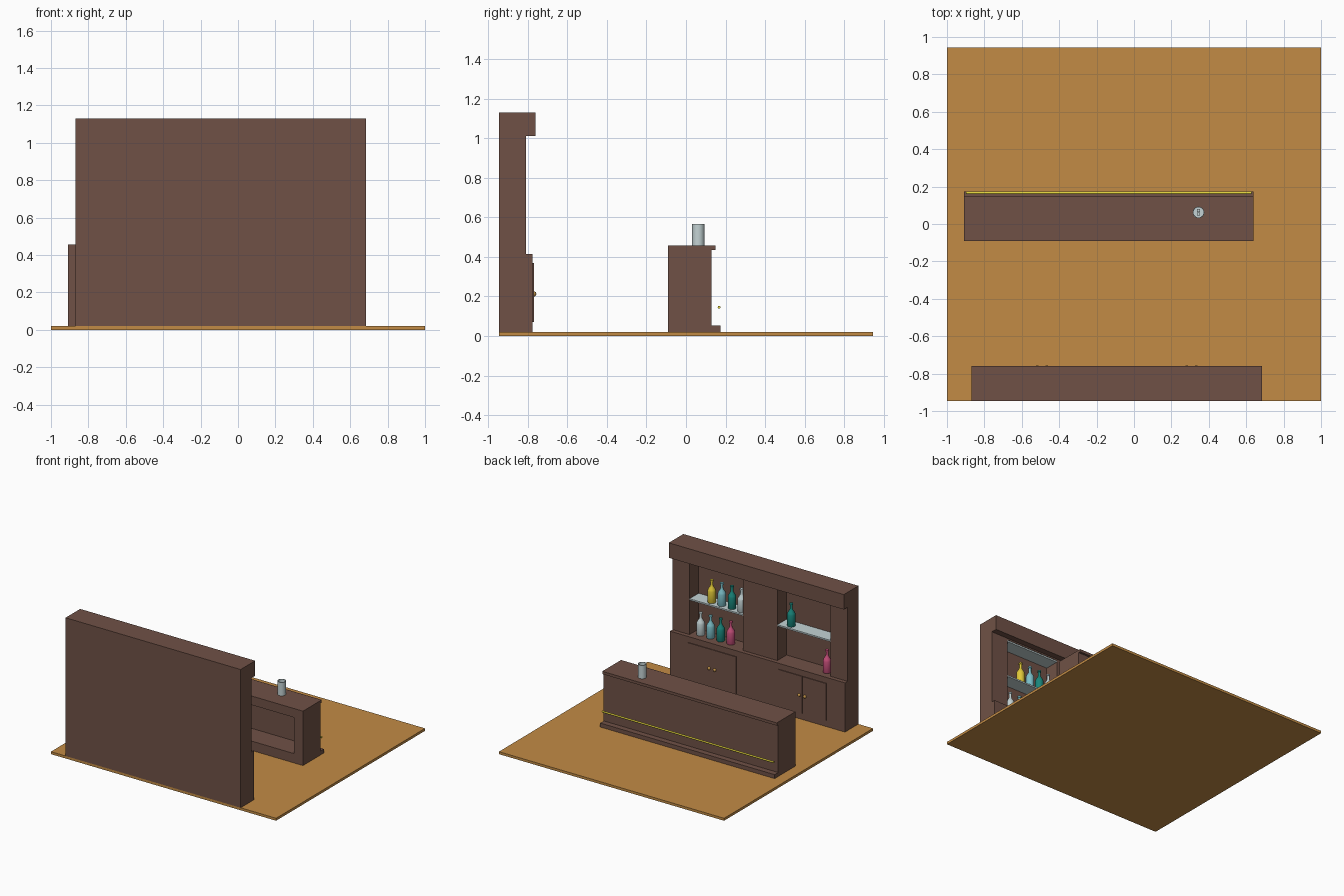
import bpy, bmesh, math
from mathutils import Vector

if "Cube" in bpy.data.objects:
    bpy.data.objects.remove(bpy.data.objects["Cube"])


def material(name, rgb):
    m = bpy.data.materials.new(name)
    m.diffuse_color = (*rgb, 1)
    m.use_nodes = True
    m.node_tree.nodes["Principled BSDF"].inputs["Base Color"].default_value = m.diffuse_color
    return m


WOOD = material("dark_wood", (0.16, 0.083, 0.061))
FLOOR = material("floor_wood", (0.54, 0.26, 0.06))
BRASS = material("yellow_brass", (0.80, 0.68, 0.05))
KNOB = material("knob_brass", (0.50, 0.27, 0.06))
GLASS = material("pale_glass", (0.55, 0.65, 0.66))
YELLOW = material("yellow_glass", (0.75, 0.58, 0.04))
CYAN = material("cyan_glass", (0.20, 0.52, 0.58))
TEAL = material("teal_glass", (0.01, 0.24, 0.20))
PINK = material("pink_glass", (0.58, 0.08, 0.20))


def finish(bm, name, mat, smooth=False):
    bmesh.ops.recalc_face_normals(bm, faces=bm.faces)
    me = bpy.data.meshes.new(name)
    bm.to_mesh(me)
    bm.free()
    ob = bpy.data.objects.new(name, me)
    bpy.context.collection.objects.link(ob)
    if mat:
        me.materials.append(mat)
    if smooth:
        bpy.ops.object.select_all(action='DESELECT')
        ob.select_set(True)
        bpy.context.view_layer.objects.active = ob
        bpy.ops.object.shade_smooth_by_angle(angle=math.radians(35))
    return ob


def box(name, x, y, z, mat):
    bm = bmesh.new()
    bmesh.ops.create_cube(bm, size=1)
    for v in bm.verts:
        v.co = Vector([(r[0] + r[1]) / 2 + c * (r[1] - r[0])
                       for c, r in zip(v.co, (x, y, z))])
    return finish(bm, name, mat)


def lathe(name, profile, loc, mat, sides=16):
    # closed (radius, height) profile spun round the vertical axis
    bm = bmesh.new()
    vs = [bm.verts.new((r, 0, h)) for r, h in profile]
    edges = [bm.edges.new(p) for p in zip(vs, vs[1:])]
    bmesh.ops.spin(bm, geom=vs + edges, cent=(0, 0, 0), axis=(0, 0, 1),
                   angle=2 * math.pi, steps=sides)
    bmesh.ops.remove_doubles(bm, verts=bm.verts, dist=1e-5)
    ob = finish(bm, name, mat, True)
    ob.location = loc
    return ob


def cut(ob, x, y, z):
    cutter = box("cutter", x, y, z, None)
    cutter.hide_render = True
    mod = ob.modifiers.new("opening", 'BOOLEAN')
    mod.operation, mod.solver, mod.object = 'DIFFERENCE', 'EXACT', cutter
    bpy.context.view_layer.objects.active = ob
    bpy.ops.object.modifier_apply(modifier=mod.name)
    bpy.data.objects.remove(cutter)


# floor
box("floor", (-1, 1), (-.945, .945), (0, .02), FLOOR)

# back bar: base cabinet, open upper carcass, cornice
X0, X1 = -.87, .685
MID = (X0 + X1) / 2
box("base_cabinet", (X0, X1), (-.945, -.775), (.02, .415), WOOD)
upper = box("upper_carcass", (X0, X1), (-.945, -.808), (.415, 1.01), WOOD)
for a, b in ((X0 + .15, MID - .153), (MID + .153, X1 - .15)):
    cut(upper, (a, b), (-.925, -.7), (.4, .998))
box("cornice", (X0, X1), (-.945, -.76), (1.01, 1.13), WOOD)

# glass shelves, doors and knobs on each side
for s, side in ((-1, "left"), (1, "right")):
    a, b = sorted((MID + s * .153, MID + s * (X1 - .15 - MID)))
    for z, level in ((.69, "middle"), (.985, "top")):
        box(f"{side}_{level}_shelf", (a, b), (-.925, -.81), (z, z + .012), GLASS)
    c = MID + s * .4
    for d in (-1, 1):
        x = sorted((c + d * .002, c + d * .212))
        box(f"{side}_cabinet_door", x, (-.776, -.769), (.07, .368), WOOD)
        bm = bmesh.new()
        bmesh.ops.create_uvsphere(bm, u_segments=12, v_segments=8, radius=.013)
        knob = finish(bm, f"{side}_door_knob", KNOB, True)
        knob.location = (c + d * .025, -.769, .213)

# bottles
BOTTLE = [(0, 0), (.029, 0), (.031, .004), (.031, .092), (.027, .106), (.014, .126),
          (.010, .140), (.010, .166), (.014, .168), (.014, .180), (0, .180)]
for x, z, mat in ((.468, .415, GLASS), (.38, .415, CYAN), (.29, .415, TEAL),
                  (.20, .415, PINK), (.37, .702, YELLOW), (.28, .702, CYAN),
                  (.19, .702, TEAL), (.105, .702, GLASS),
                  (-.337, .702, TEAL), (-.655, .415, PINK)):
    lathe("bottle", BOTTLE, (x, -.855, z), mat)

# counter with storage recess on the staff side
C0, C1 = -.91, .64
counter = box("counter_body", (C0, C1), (-.09, .13), (.02, .435), WOOD)
cut(counter, (C0 + .08, C1 - .08), (-.2, .09), (.095, .385))
box("counter_top", (C0, C1), (-.09, .148), (.435, .457), WOOD)
box("counter_plinth", (C0, C1), (.13, .175), (.02, .052), WOOD)

# foot rail along the customer side
bm = bmesh.new()
bmesh.ops.create_cone(bm, cap_ends=True, segments=12, radius1=.007, radius2=.007, depth=1.525)
rail = finish(bm, "foot_rail", BRASS, True)
rail.rotation_euler = (0, math.pi / 2, 0)
rail.location = ((C0 + C1) / 2, .167, .145)

# drinking glass with ice
lathe("drinking_glass", [(0, 0), (.031, 0), (.031, .108), (.027, .108), (.027, .012), (0, .012)],
      (.345, .062, .457), GLASS, 24)
for dy in (-.009, .009):
    box("ice_cube", (.337, .353), (.054 + dy, .070 + dy), (.469, .485), GLASS)
